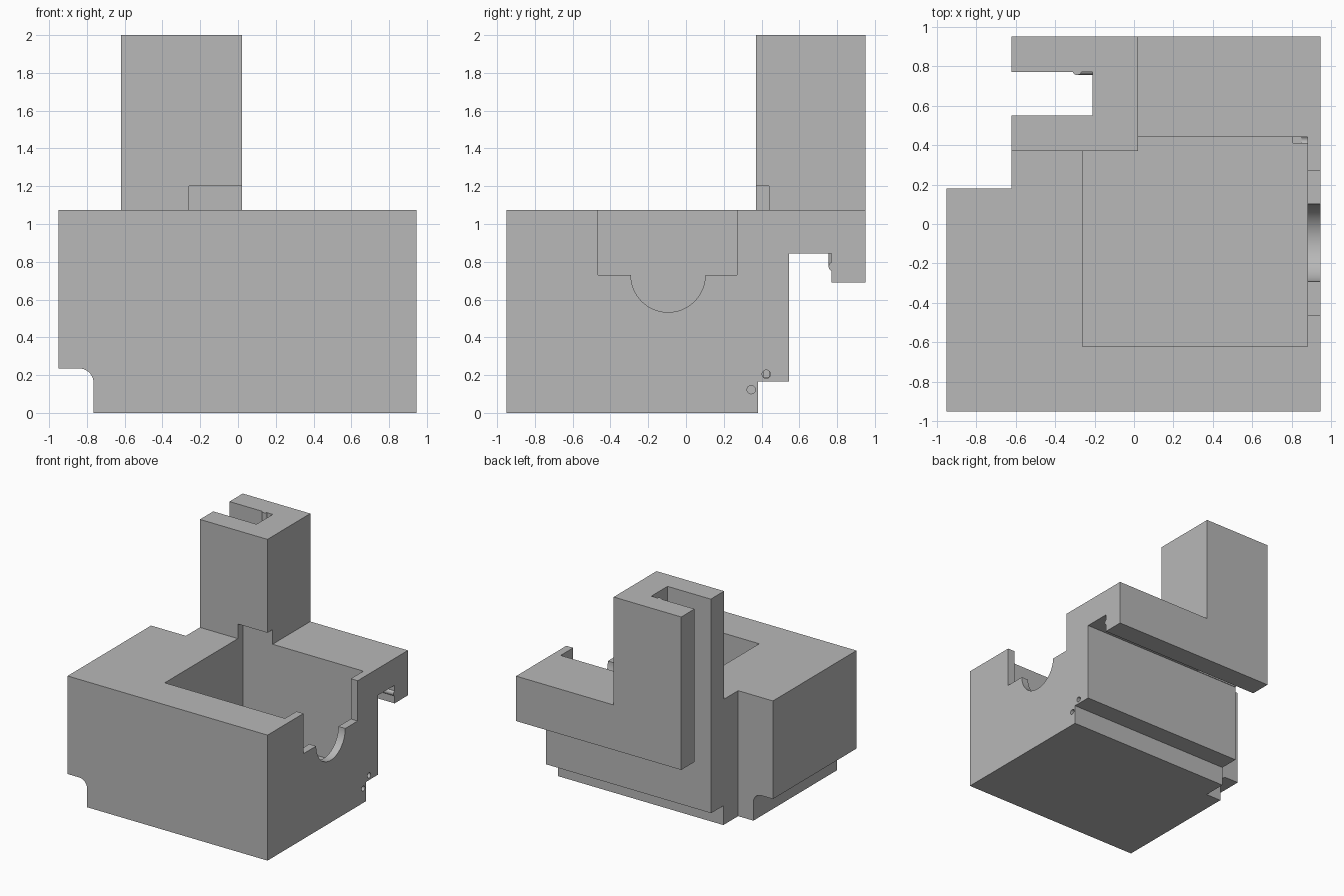
import bpy
import bmesh
from math import cos, sin, pi, radians

cube = bpy.data.objects.get("Cube")
if cube:
    bpy.data.objects.remove(cube, do_unlink=True)

grey = bpy.data.materials.new("plain grey")
grey.use_nodes = True
colour = (0.48, 0.48, 0.48, 1)
grey.diffuse_color = colour
grey.node_tree.nodes["Principled BSDF"].inputs["Base Color"].default_value = colour


def prism(name, outline, axis, start, end):
    """Extrude a 2D outline along the x, y or z axis."""
    place = {"x": lambda a, b, t: (t, a, b),
             "y": lambda a, b, t: (a, t, b),
             "z": lambda a, b, t: (a, b, t)}[axis]
    bm = bmesh.new()
    low = [bm.verts.new(place(a, b, start)) for a, b in outline]
    high = [bm.verts.new(place(a, b, end)) for a, b in outline]
    bm.faces.new(low)
    bm.faces.new(high)
    for i in range(len(low)):
        j = (i + 1) % len(low)
        bm.faces.new((low[i], low[j], high[j], high[i]))
    bmesh.ops.recalc_face_normals(bm, faces=bm.faces)
    mesh = bpy.data.meshes.new(name)
    bm.to_mesh(mesh)
    bm.free()
    mesh.materials.append(grey)
    obj = bpy.data.objects.new(name, mesh)
    bpy.context.collection.objects.link(obj)
    return obj


def box(name, x, y, z):
    return prism(name, [(x[0], y[0]), (x[1], y[0]), (x[1], y[1]), (x[0], y[1])], "z", *z)


def arc(a, b, radius, start, end, steps):
    angles = [radians(start + (end - start) * i / steps) for i in range(steps + 1)]
    return [(a + radius * cos(t), b + radius * sin(t)) for t in angles]


def circle(a, b, radius, steps=24):
    return arc(a, b, radius, 0, 360, steps)[:-1]


def combine(target, tool, operation):
    mod = target.modifiers.new(tool.name, "BOOLEAN")
    mod.operation = operation
    mod.solver = "EXACT"
    mod.object = tool
    bpy.context.view_layer.objects.active = target
    bpy.ops.object.modifier_apply(modifier=mod.name)
    bpy.data.objects.remove(tool, do_unlink=True)


# Body with stepped back and hooked rear lip
side = [(-.95, 0), (.38, 0), (.38, .165), (.545, .165), (.545, .845),
        (.77, .845), (.77, .69), (.95, .69), (.95, 1.075), (-.95, 1.075)]
body = prism("housing", side, "x", -.95, .945)

# Rear corner recess
combine(body, box("corner_cut", (-1.1, -.62), (.18, 1.1), (-.1, 1.2)), "DIFFERENCE")

# Tower and its side slot
combine(body, box("tower", (-.62, .02), (.37, .95), (1, 2)), "UNION")
combine(body, box("slot_cut", (-1, -.21), (.55, .77), (.5, 2.1)), "DIFFERENCE")

# Rounded notch along the lower edge
notch = [(-1.1, -.1), (-.765, -.1)] + arc(-.84, .16, .075, 0, 90, 10) + [(-1.1, .235)]
combine(body, prism("notch_cut", notch, "y", -1.1, .3), "DIFFERENCE")

# Open cavity with a small corner pocket
combine(body, box("cavity_cut", (-.26, .88), (-.62, .44), (.235, 1.2)), "DIFFERENCE")
combine(body, box("pocket_cut", (.805, .88), (.41, .44), (.19, .3)), "DIFFERENCE")

# Stepped opening with a round bottom in the side wall
opening = [(-.465, 1.2), (-.465, .73)] + arc(-.095, .73, .197, 180, 360, 32)
opening += [(.27, .73), (.27, 1.2)]
combine(body, prism("opening_cut", opening, "x", .8, 1.1), "DIFFERENCE")

# Small round holes in the side wall
for y, z in ((.345, .123), (.425, .205)):
    combine(body, prism("hole_cut", circle(y, z, .022), "x", .85, 1.1), "DIFFERENCE")

# Snap ribs inside the rear lip
combine(body, prism("long_rib", circle(.779, .775, .024), "x", -.29, .945), "UNION")
combine(body, prism("tower_rib", circle(-.288, .779, .024), "z", .775, 2), "UNION")

bpy.ops.object.select_all(action="DESELECT")
body.select_set(True)
bpy.context.view_layer.objects.active = body
bpy.ops.object.shade_smooth_by_angle(angle=radians(30))
